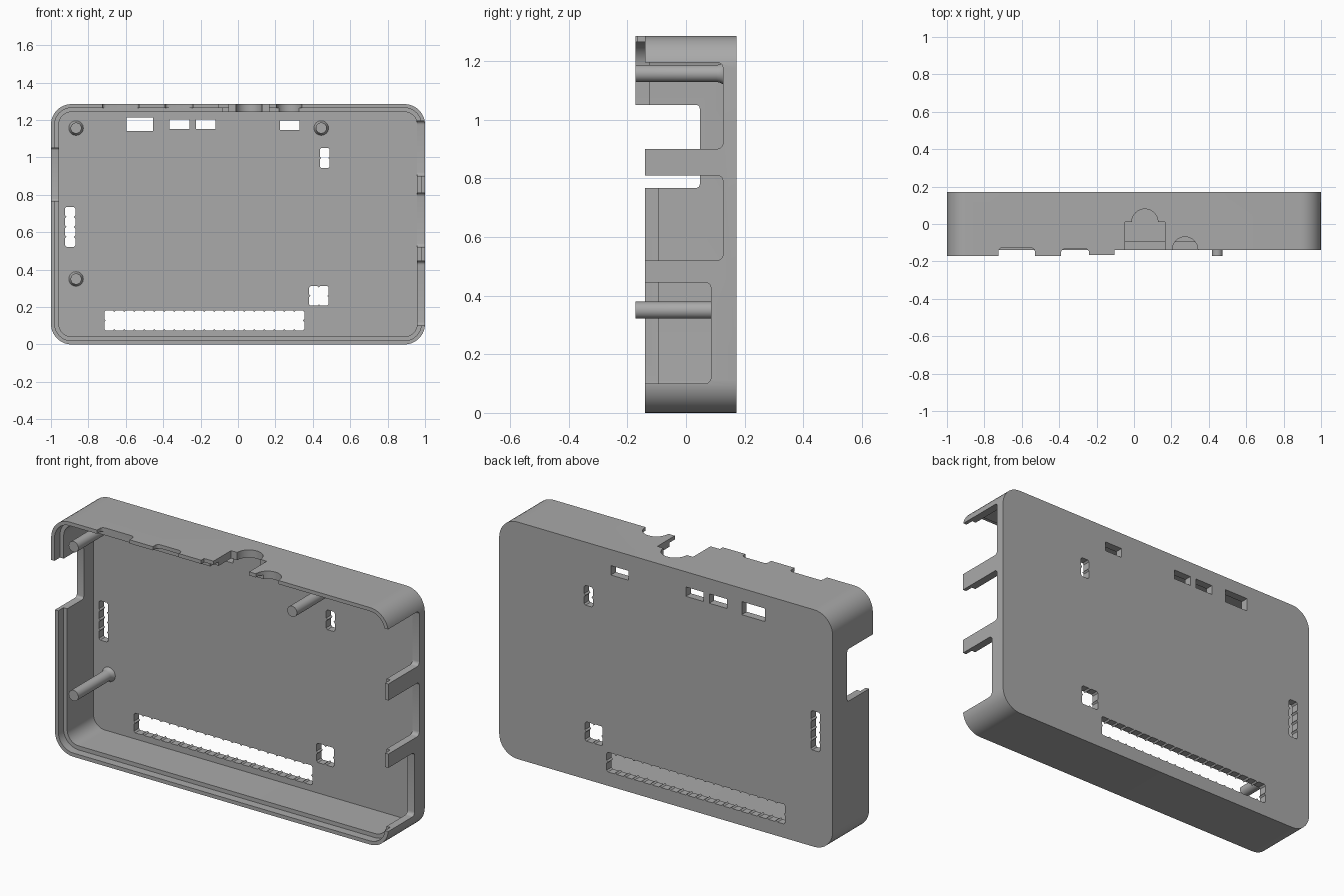
import bpy, bmesh, math

if "Cube" in bpy.data.objects:
    bpy.data.objects.remove(bpy.data.objects["Cube"])

grey = bpy.data.materials.new("plain grey")
grey.diffuse_color = (0.4, 0.4, 0.4, 1)
grey.use_nodes = True
grey.node_tree.nodes["Principled BSDF"].inputs["Base Color"].default_value = grey.diffuse_color


def rounded(x0, x1, z0, z1, r, seg=10):
    """Counter-clockwise rounded rectangle outline."""
    pts = []
    for cx, cz, a in ((x1 - r, z1 - r, 0), (x0 + r, z1 - r, 90),
                      (x0 + r, z0 + r, 180), (x1 - r, z0 + r, 270)):
        for i in range(seg + 1):
            t = math.radians(a + 90 * i / seg)
            pts.append((cx + r * math.cos(t), cz + r * math.sin(t)))
    return pts


def box(a0, a1, b0, b1):
    return [(a0, b0), (a1, b0), (a1, b1), (a0, b1)]


def scalloped(x0, x1, z0, z1, nx, nz, t=0.008):
    """Rectangle with small pointed teeth between pin cells and clipped corners."""
    corners = [(x0, z0), (x1, z0), (x1, z1), (x0, z1)]
    pts = []
    for k in range(4):
        (ax, az), (bx, bz) = corners[k], corners[(k + 1) % 4]
        n = (nx, nz)[k % 2]
        length = math.hypot(bx - ax, bz - az)
        ux, uz = (bx - ax) / length, (bz - az) / length
        steps = [(t, 0)]
        for i in range(1, n):
            s = length * i / n
            steps += [(s - t, 0), (s, t), (s + t, 0)]
        steps.append((length - t, 0))
        pts += [(ax + ux * s - uz * d, az + uz * s + ux * d) for s, d in steps]
    return pts


def prism(name, pts, lo, hi, axis="y"):
    """Extrude a 2D outline along one axis."""
    place = {"x": lambda a, b, h: (h, a, b), "y": lambda a, b, h: (a, h, b),
             "z": lambda a, b, h: (a, b, h)}[axis]
    bm = bmesh.new()
    low = [bm.verts.new(place(a, b, lo)) for a, b in pts]
    top = [bm.verts.new(place(a, b, hi)) for a, b in pts]
    bm.faces.new(low)
    bm.faces.new(top)
    for i in range(len(pts)):
        j = (i + 1) % len(pts)
        bm.faces.new((low[i], low[j], top[j], top[i]))
    bmesh.ops.recalc_face_normals(bm, faces=bm.faces)
    return finish(name, bm)


def finish(name, bm):
    mesh = bpy.data.meshes.new(name)
    bm.to_mesh(mesh)
    bm.free()
    mesh.materials.append(grey)
    obj = bpy.data.objects.new(name, mesh)
    bpy.context.collection.objects.link(obj)
    return obj


def cut(obj, cutter):
    """Subtract a cutter and discard it."""
    mod = obj.modifiers.new("cut", "BOOLEAN")
    mod.object, mod.operation, mod.solver = cutter, "DIFFERENCE", "EXACT"
    bpy.context.view_layer.objects.active = obj
    bpy.ops.object.modifier_apply(modifier=mod.name)
    bpy.data.objects.remove(cutter)


H, BACK, FRONT, FLOOR, WALL, LIP = 1.285, 0.172, -0.172, 0.13, 0.042, 0.02
OUT = -0.4  # cutters start here, clear of the front

# Tray: outer block, hollow, and stepped lip round the opening
case = prism("case_tray", rounded(-1, 1, 0, H, 0.11), FRONT, BACK)
cut(case, prism("hollow", rounded(-1 + WALL, 1 - WALL, WALL, H - WALL, 0.068), OUT, FLOOR))
lip = rounded(-1 + LIP, 1 - LIP, LIP, H - LIP, 0.09)
cut(case, prism("high_lip", lip, OUT, -0.125))
deep = prism("deep_lip", lip, OUT - 0.05, -0.095)
cut(deep, prism("keep", box(-2, -0.08, 0.91, 2), -1, 1))
cut(case, deep)

# Lower the rim everywhere but the upper left
cut(case, prism("trim_low", box(-2, 2, -1, 0.9), OUT, -0.14))
cut(case, prism("trim_right", box(-0.105, 2, 0.85, 2), OUT, -0.14))
cut(case, prism("trim_mid", box(-0.25, -0.1, 1.1, 2), OUT, -0.165))

# Right wall openings, leaving two prongs
for z0, z1, depth in ((0.90, 1.195, 0.126), (0.52, 0.81, 0.126), (0.10, 0.445, 0.085)):
    cut(case, prism("port", rounded(OUT, depth, z0, z1, 0.02, 5), 0.9, 1.2, "x"))

# Left wall opening
cut(case, prism("slot", rounded(OUT, 0.047, 0.767, 1.05, 0.012, 4), -1.2, -0.9, "x"))

# Top wall notches: two shallow, one keyhole, one half round
for x0, x1, depth in ((-0.725, -0.53, -0.128), (-0.39, -0.24, -0.133)):
    cut(case, prism("notch", rounded(x0, x1, OUT, depth, 0.02, 5), 1.15, 1.5, "z"))


def arch(cx, half, spring, r):
    arc = [(cx + r * math.cos(math.pi * i / 24), spring + r * math.sin(math.pi * i / 24))
           for i in range(25)]
    return [(cx - half, OUT), (cx + half, OUT), (cx + half, spring)] + arc + [(cx - half, spring)]


cut(case, prism("keyhole", arch(0.058, 0.107, 0.01, 0.07), 1.15, 1.5, "z"))
cut(case, prism("half_round", arch(0.273, 0.0685, -0.137, 0.068), 1.15, 1.5, "z"))

# Plain openings through the back plate
for x0, x1, z0, z1 in ((-0.595, -0.455, 1.142, 1.213), (-0.365, -0.26, 1.152, 1.203),
                       (-0.225, -0.12, 1.152, 1.203), (0.225, 0.33, 1.147, 1.198)):
    cut(case, prism("opening", box(x0, x1, z0, z1), 0.05, 0.3))

# Scalloped pin header openings
for x0, x1, z0, z1, nx, nz in ((-0.715, 0.355, 0.075, 0.182, 20, 2),
                               (0.38, 0.485, 0.207, 0.312, 2, 2),
                               (-0.925, -0.87, 0.522, 0.735, 1, 4),
                               (0.438, 0.49, 0.943, 1.05, 1, 2)):
    cut(case, prism("header", scalloped(x0, x1, z0, z1, nx, nz), 0.05, 0.3))


# Mounting pins with flared feet
def pin(x, z):
    bm, rings, n = bmesh.new(), [], 32
    for y, r in ((FRONT, 0.029), (0.104, 0.029), (0.116, 0.031), (0.125, 0.036), (0.135, 0.042)):
        rings.append([bm.verts.new((x + r * math.cos(2 * math.pi * i / n), y,
                                    z + r * math.sin(2 * math.pi * i / n))) for i in range(n)])
    for a, b in zip(rings, rings[1:]):
        for i in range(n):
            j = (i + 1) % n
            bm.faces.new((a[i], a[j], b[j], b[i]))
    bm.faces.new(rings[0])
    bm.faces.new(rings[-1])
    bmesh.ops.recalc_face_normals(bm, faces=bm.faces)
    finish("mounting_pin", bm)


for x, z in ((-0.866, 1.157), (0.445, 1.157), (-0.866, 0.35)):
    pin(x, z)

bpy.ops.object.select_all(action="SELECT")
bpy.ops.object.shade_smooth_by_angle(angle=math.radians(30))
